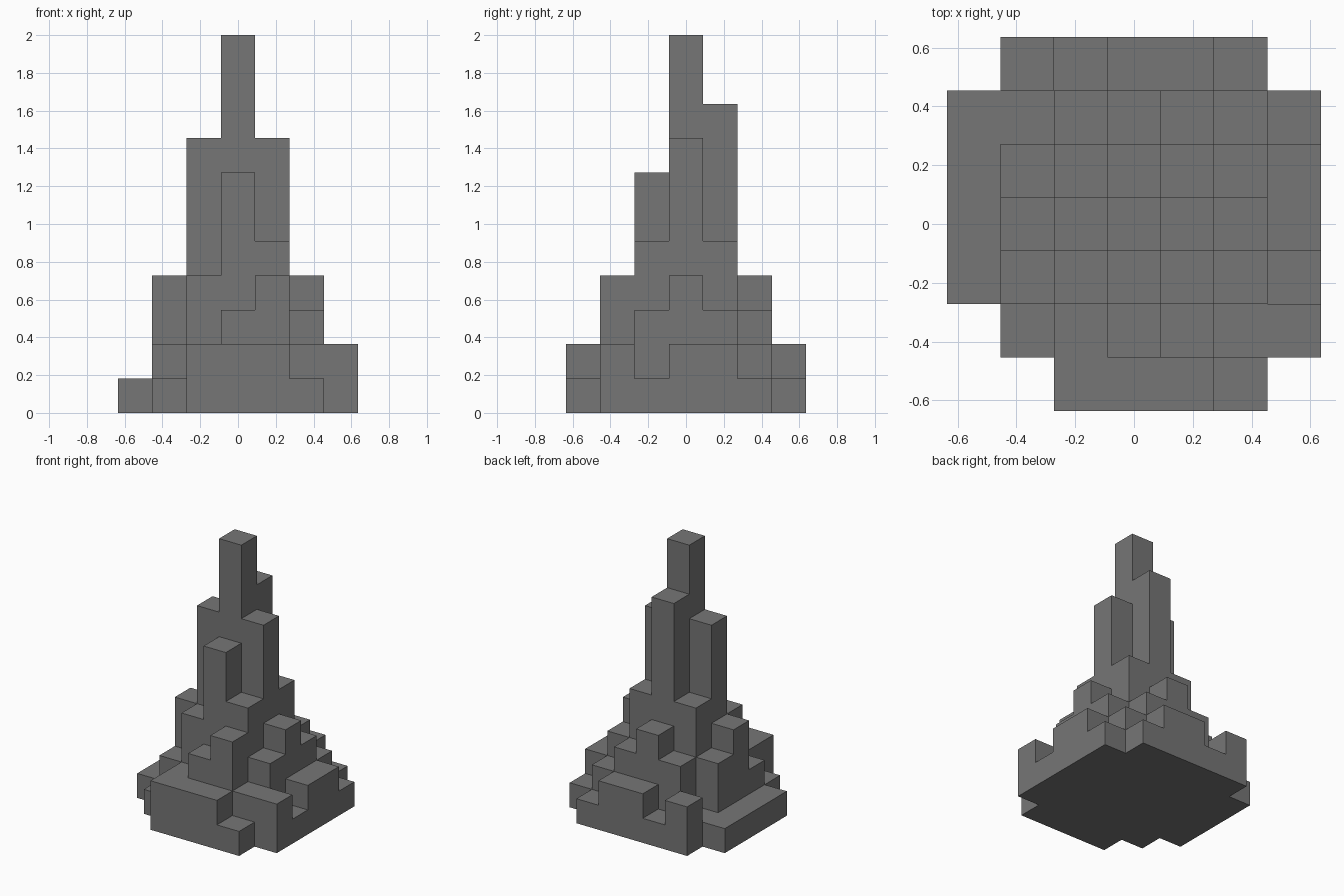
import bpy
import bmesh
from math import radians
from mathutils import Vector

cube = bpy.data.objects.get("Cube")
if cube:
    bpy.data.objects.remove(cube, do_unlink=True)

# Column heights in blocks (hexadecimal), back row first, left to right along +x
ROWS = ("0212210",
        "1134321",
        "1359532",
        "148b842",
        "1247531",
        "0123422",
        "0022210")
UNIT = 2 / 11
HALF = len(ROWS) // 2
HEIGHTS = {(x - HALF, HALF - r): int(c, 16)
           for r, row in enumerate(ROWS) for x, c in enumerate(row)}
FILLED = {(x, y, z) for (x, y), h in HEIGHTS.items() for z in range(h)}


def make_material(name, grey):
    mat = bpy.data.materials.new(name)
    colour = (grey, grey, grey, 1)
    mat.diffuse_color = colour
    mat.use_nodes = True
    bsdf = mat.node_tree.nodes["Principled BSDF"]
    bsdf.inputs["Base Color"].default_value = colour
    bsdf.inputs["Roughness"].default_value = 0.9
    return mat


def add_block_face(bm, block, axis, sign):
    """One square on the side of a block facing along sign * axis."""
    normal, u, v = Vector(), Vector(), Vector()
    normal[axis] = sign / 2
    u[(axis + 1) % 3] = 0.5
    v[(axis + 2) % 3] = sign / 2
    centre = Vector(block) + Vector((0, 0, 0.5)) + normal
    corners = (centre - u - v, centre + u - v, centre + u + v, centre - u + v)
    bm.faces.new([bm.verts.new(c * UNIT) for c in corners])


# Stepped rock spire: outer skin of the stacked blocks
bm = bmesh.new()
for block in sorted(FILLED):
    for axis in range(3):
        for sign in (-1, 1):
            neighbour = list(block)
            neighbour[axis] += sign
            if tuple(neighbour) not in FILLED:
                add_block_face(bm, block, axis, sign)

# Weld the squares and merge the flat areas
bmesh.ops.remove_doubles(bm, verts=bm.verts, dist=UNIT / 100)
bmesh.ops.dissolve_limit(bm, angle_limit=radians(1), verts=bm.verts, edges=bm.edges)

mesh = bpy.data.meshes.new("stepped_rock_spire")
bm.to_mesh(mesh)
bm.free()
mesh.materials.append(make_material("stone_grey", 0.18))
spire = bpy.data.objects.new("stepped_rock_spire", mesh)
bpy.context.collection.objects.link(spire)
